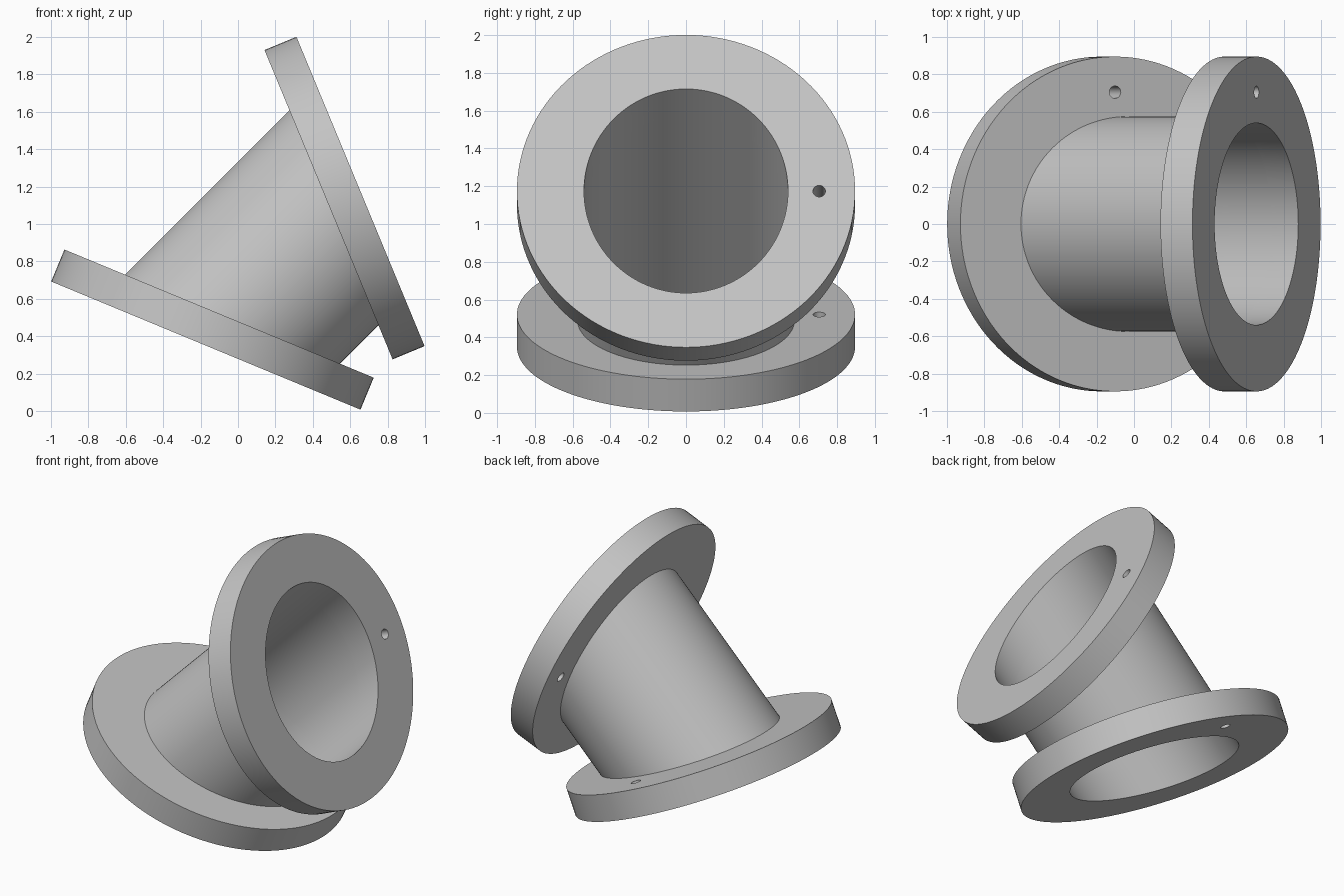
import bpy
import bmesh
from math import radians, sin, cos
from mathutils import Matrix, Vector

cube = bpy.data.objects.get("Cube")
if cube:
    bpy.data.objects.remove(cube, do_unlink=True)

SEGMENTS = 128
FLANGE_RADIUS, THICKNESS = 0.895, 0.185
TUBE_RADIUS, BORE_RADIUS = 0.575, 0.54
HOLE_RADIUS, HOLE_OFFSET = 0.033, 0.705
TILT = 45

grey = bpy.data.materials.new("Plain grey")
grey.use_nodes = True
COLOUR = (0.55, 0.55, 0.55, 1)
grey.diffuse_color = COLOUR
grey.node_tree.nodes["Principled BSDF"].inputs["Base Color"].default_value = COLOUR


def direction(tilt):
    """Unit axis leaning from z towards x."""
    return Vector((sin(radians(tilt)), 0, cos(radians(tilt))))


def add_cylinder(bm, centre, tilt, radius, depth, caps=True, segments=SEGMENTS):
    matrix = Matrix.Translation(centre) @ Matrix.Rotation(radians(tilt), 4, "Y")
    return bmesh.ops.create_cone(bm, cap_ends=caps, segments=segments, radius1=radius,
                                 radius2=radius, depth=depth, matrix=matrix)["verts"]


def make_object(name, bm):
    mesh = bpy.data.meshes.new(name)
    bm.to_mesh(mesh)
    bm.free()
    mesh.materials.append(grey)
    obj = bpy.data.objects.new(name, mesh)
    bpy.context.collection.objects.link(obj)
    return obj


def cylinder(name, *args, **kwargs):
    bm = bmesh.new()
    add_cylinder(bm, *args, **kwargs)
    return make_object(name, bm)


def cut(obj, cutter):
    """Subtract the cutter, apply the result and discard the cutter."""
    cutter.hide_render = True
    mod = obj.modifiers.new("Cut", "BOOLEAN")
    mod.operation = "DIFFERENCE"
    mod.solver = "EXACT"
    mod.object = cutter
    bpy.context.view_layer.objects.active = obj
    bpy.ops.object.modifier_apply(modifier=mod.name)
    bpy.data.objects.remove(cutter, do_unlink=True)


# Outer face centres of the two flanges lie on the tube axis
lower_face = Vector((-0.172, 0, 0.35))
upper_face = Vector((0.655, 0, 1.174))
middle = (lower_face + upper_face) / 2
lower_axis, upper_axis = direction(TILT / 2), direction(TILT * 1.5)

# Flanges, each with the slanted bore and one small bolt hole
parts = []
for name, face, tilt, inward in (("lower_flange", lower_face, TILT / 2, 1),
                                 ("upper_flange", upper_face, TILT * 1.5, -1)):
    centre = face + direction(tilt) * inward * THICKNESS / 2
    flange = cylinder(name, centre, tilt, FLANGE_RADIUS, THICKNESS)
    cut(flange, cylinder("bore_cutter", middle, TILT, BORE_RADIUS, 4))
    hole_centre = centre + Vector((0, HOLE_OFFSET, 0))
    cut(flange, cylinder("hole_cutter", hole_centre, tilt, HOLE_RADIUS, 1, segments=32))
    parts.append(flange)

# Tube walls, trimmed where they meet the inner flange faces
bm = bmesh.new()
add_cylinder(bm, middle, TILT, TUBE_RADIUS, 4, caps=False)
inner = add_cylinder(bm, middle, TILT, BORE_RADIUS, 4, caps=False)
bmesh.ops.reverse_faces(bm, faces=list({f for v in inner for f in v.link_faces}))
for face, normal in ((lower_face + lower_axis * THICKNESS, -lower_axis),
                     (upper_face - upper_axis * THICKNESS, upper_axis)):
    bmesh.ops.bisect_plane(bm, geom=bm.verts[:] + bm.edges[:] + bm.faces[:],
                           plane_co=face, plane_no=normal, clear_outer=True)
parts.append(make_object("tube", bm))

# Smooth round walls with crisp rims
bpy.ops.object.select_all(action="DESELECT")
for obj in parts:
    obj.select_set(True)
bpy.context.view_layer.objects.active = parts[0]
bpy.ops.object.shade_smooth_by_angle(angle=radians(30))
